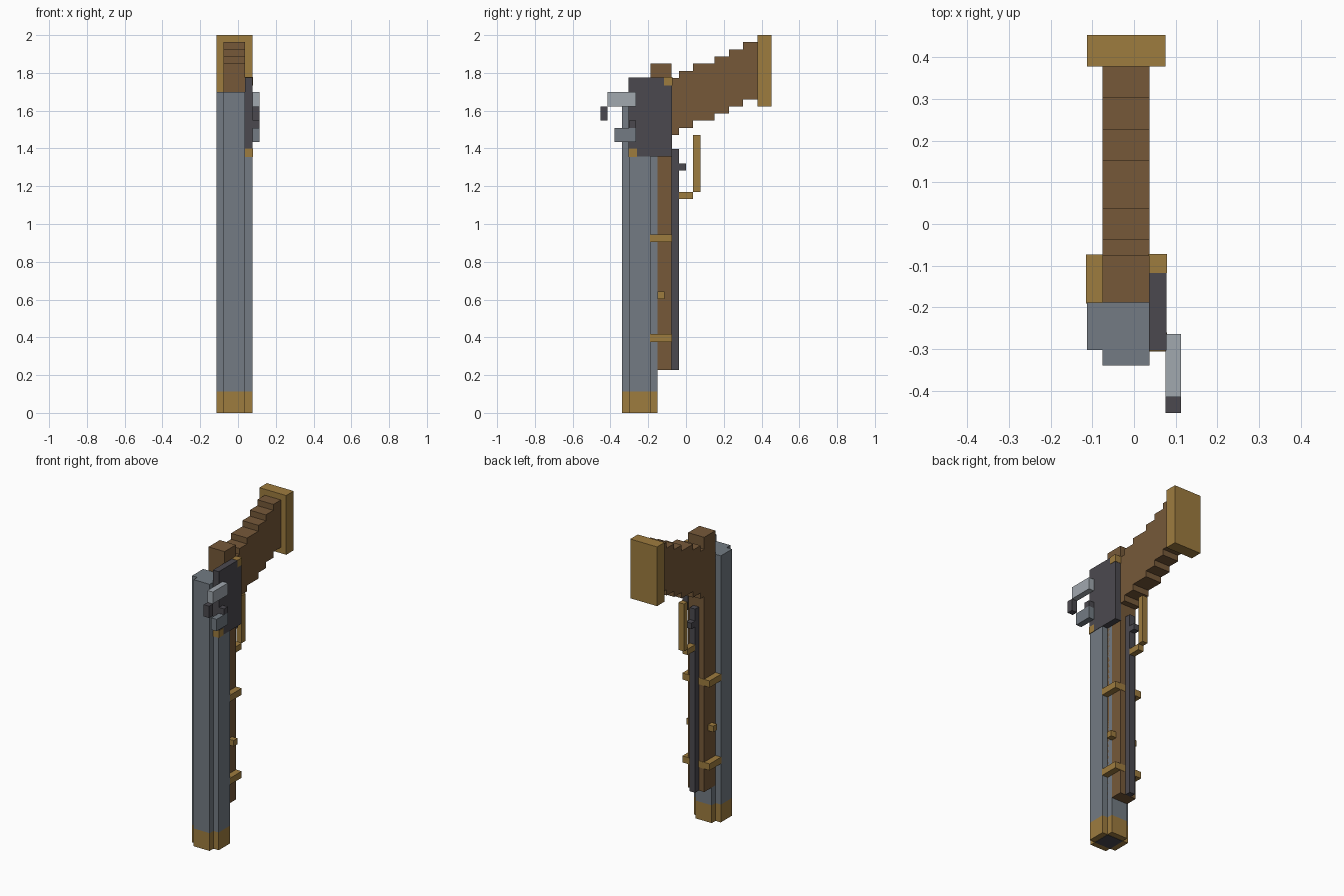
import bpy
import bmesh

if "Cube" in bpy.data.objects:
    bpy.data.objects.remove(bpy.data.objects["Cube"], do_unlink=True)

U = 2 / 53      # one block of the model
EPS = 0.05      # small lift that keeps flush parts from overlapping


def material(name, rgb):
    linear = [((c / 255 + 0.055) / 1.055) ** 2.4 for c in rgb]
    mat = bpy.data.materials.new(name)
    mat.use_nodes = True
    mat.diffuse_color = (*linear, 1)
    mat.node_tree.nodes["Principled BSDF"].inputs["Base Color"].default_value = (*linear, 1)
    return mat


wood = material("brown wood", (118, 89, 57))
brass = material("brass", (158, 124, 63))
steel = material("blue grey steel", (115, 123, 131))
iron = material("dark iron", (75, 73, 79))
bright = material("bright steel", (161, 168, 175))


def add_object(name, bm, mat):
    bmesh.ops.recalc_face_normals(bm, faces=bm.faces)
    mesh = bpy.data.meshes.new(name)
    bm.to_mesh(mesh)
    bm.free()
    mesh.materials.append(mat)
    obj = bpy.data.objects.new(name, mesh)
    bpy.context.collection.objects.link(obj)


def prism(name, points, vector, mat):
    """Extrude a flat outline along a vector, all in blocks."""
    bm = bmesh.new()
    face = bm.faces.new([bm.verts.new([c * U for c in p]) for p in points])
    ext = bmesh.ops.extrude_face_region(bm, geom=[face], use_keep_orig=True)
    moved = [e for e in ext["geom"] if isinstance(e, bmesh.types.BMVert)]
    bmesh.ops.translate(bm, verts=moved, vec=[c * U for c in vector])
    add_object(name, bm, mat)


def box(name, x, y, z, mat, grow=0):
    """Box between two bounds on each axis, in blocks."""
    bm = bmesh.new()
    bmesh.ops.create_cube(bm, size=1)
    for v in bm.verts:
        for i, (lo, hi) in enumerate((x, y, z)):
            v.co[i] = (hi + grow if v.co[i] > 0 else lo - grow) * U
    add_object(name, bm, mat)


# Barrel with notched corners, and its brass muzzle
def tube(name, z0, z1, mat):
    corner = [(2.5, -1.5), (2.5, 1.5), (1.5, 1.5)]
    outline = []
    for _ in range(4):
        outline += [(x - 0.5, y - 6.5, z0) for x, y in corner]
        corner = [(-y, x) for x, y in corner]
    prism(name, outline, (0, 0, z1 - z0), mat)


tube("barrel", 3, 45, steel)
tube("muzzle", 0, 3, brass)
box("bore", (-2, 1), (-8, -5), (-EPS, 0.5), iron)

# Fore-end and breech in one length of wood
WIDE, NARROW, THIN = (-3, 2), (-2, 1), (-1, 0)
box("fore_end", NARROW, (-5, -2), (6, 49), wood)

# Stepped shoulder stock, drawn as one side outline
edges = [-2, -1, 1, 4, 6, 8, 10]
upper, lower = [], []
for i, (y0, y1) in enumerate(zip(edges, edges[1:])):
    upper += [(-2, y0, 47 + i), (-2, y1, 47 + i)]
    lower += [(-2, y0, 39 + i), (-2, y1, 39 + i)]
prism("shoulder_stock", upper + lower[::-1], (3, 0, 0), wood)
box("butt_plate", WIDE, (10, 12), (43, 53), brass)

# Ramrod, brass bands and cross pin
box("ramrod", THIN, (-2, -1), (6, 37), iron)
for name, z in (("lower_band", 10), ("upper_band", 24)):
    box(name, WIDE, (-5, -2), (z, z + 1), brass, EPS)
box("cross_pin", WIDE, (-4, -3), (16, 17), brass)

# Trigger and guard
box("trigger", THIN, (-1, 0), (34, 35), iron)
box("guard_bottom", THIN, (-1, 1), (30, 31), brass)
box("guard_back", THIN, (1, 2), (31, 39), brass)

# Lock plate with brass corner screws
box("lock_plate", (1, 2), (-8, -2), (36, 47), iron, EPS)
box("front_screw", (1, 2), (-8, -7), (36, 37), brass, 2 * EPS)
box("rear_screw", (1, 2), (-3, -2), (46, 47), brass, 2 * EPS)

# Firing mechanism on the lock side
SIDE = (2, 3)
box("hammer", SIDE, (-11, -7), (43, 45), bright)
box("flint", SIDE, (-12, -11), (41, 43), iron)
box("pan", SIDE, (-10, -7), (38, 40), steel)
box("pan_cover", SIDE, (-8, -7), (40, 41), iron)
